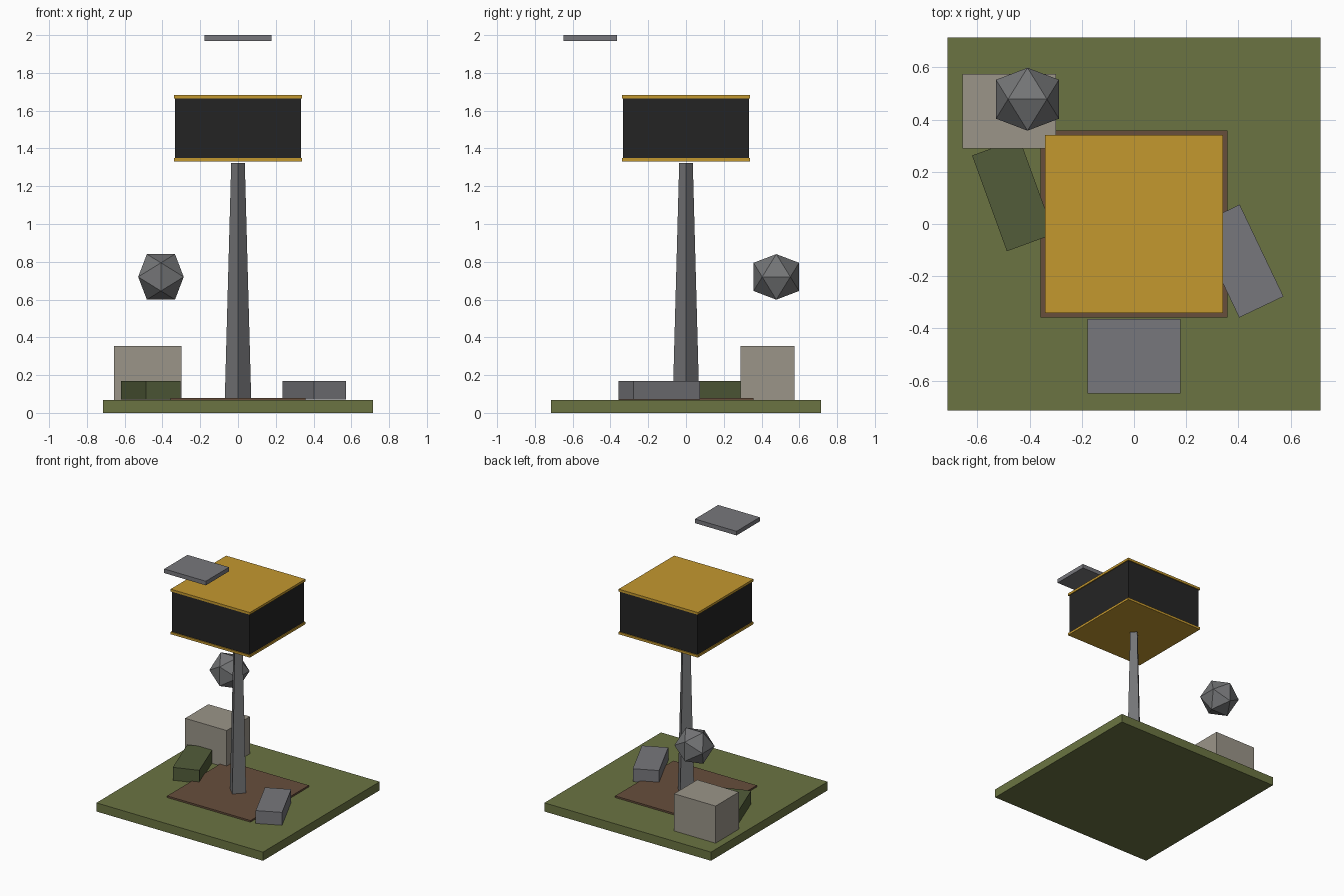
import bpy, bmesh, math
from mathutils import Matrix

if "Cube" in bpy.data.objects:
    bpy.data.objects.remove(bpy.data.objects["Cube"])


def material(name, r, g, b):
    """Flat colour given as sRGB 0-255, stored linear."""
    m = bpy.data.materials.new(name)
    lin = [((c / 255 + 0.055) / 1.055) ** 2.4 for c in (r, g, b)]
    m.diffuse_color = (*lin, 1)
    m.use_nodes = True
    m.node_tree.nodes["Principled BSDF"].inputs["Base Color"].default_value = m.diffuse_color
    return m


GRASS = material("grass_green", 107, 116, 66)
DIRT = material("dirt_brown", 103, 78, 60)
GOLD = material("gold", 196, 152, 47)
BLACK = material("black", 36, 36, 36)
STEEL = material("steel_grey", 116, 117, 119)
SLATE = material("slate_grey", 119, 119, 124)
STONE = material("warm_stone", 155, 149, 137)
MOSS = material("moss_green", 82, 92, 58)


def finish(name, bm, mat, location=(0, 0, 0), angle=0):
    bmesh.ops.recalc_face_normals(bm, faces=bm.faces)
    mesh = bpy.data.meshes.new(name)
    bm.to_mesh(mesh)
    bm.free()
    mesh.materials.append(mat)
    ob = bpy.data.objects.new(name, mesh)
    ob.location = location
    ob.rotation_euler.z = math.radians(angle)
    bpy.context.collection.objects.link(ob)
    return ob


def box(name, mat, cx, cy, sx, sy, z0, z1, angle=0):
    bm = bmesh.new()
    bmesh.ops.create_cube(bm, size=1, matrix=Matrix.Diagonal((sx, sy, z1 - z0, 1)))
    return finish(name, bm, mat, (cx, cy, (z0 + z1) / 2), angle)


# Ground slab and dirt patch
box("ground_slab", GRASS, 0, 0, 1.43, 1.43, 0, 0.067)
box("dirt_patch", DIRT, 0, 0, 0.715, 0.715, 0.067, 0.08)

# Tapered four-sided pole, corners on the axes
bm = bmesh.new()
rings = [[bm.verts.new((r * math.cos(a * math.pi / 2), r * math.sin(a * math.pi / 2), z))
          for a in range(4)] for r, z in ((0.07, 0.07), (0.036, 1.322))]
for i in range(4):
    j = (i + 1) % 4
    bm.faces.new((rings[0][i], rings[0][j], rings[1][j], rings[1][i]))
bm.faces.new(rings[0])
bm.faces.new(rings[1])
finish("pole", bm, STEEL)

# Sign box with gold plates above and below
box("sign_box", BLACK, 0, 0, 0.665, 0.665, 1.34, 1.672)
for name, z in (("lower_plate", 1.332), ("upper_plate", 1.664)):
    box(name, GOLD, 0, 0, 0.68, 0.68, z, z + 0.018)

# Floating slab
box("floating_slab", SLATE, 0, -0.507, 0.357, 0.285, 1.968, 2.0)

# Blocks on the ground
box("stone_block", STONE, -0.478, 0.432, 0.357, 0.285, 0.067, 0.355)
box("moss_block", MOSS, -0.463, 0.112, 0.193, 0.39, 0.07, 0.17, 20)
box("grey_block", SLATE, 0.404, -0.142, 0.188, 0.39, 0.07, 0.17, 25.5)

# Floating icosahedron, built as a hull of three golden rectangles
bm = bmesh.new()
s, p = 0.0745, 0.0745 * (1 + math.sqrt(5)) / 2
for a in (-s, s):
    for b in (-p, p):
        for co in ((a, 0, b), (b, a, 0), (0, b, a)):
            bm.verts.new(co)
bmesh.ops.convex_hull(bm, input=bm.verts)
finish("floating_rock", bm, STEEL, (-0.408, 0.478, 0.72))
